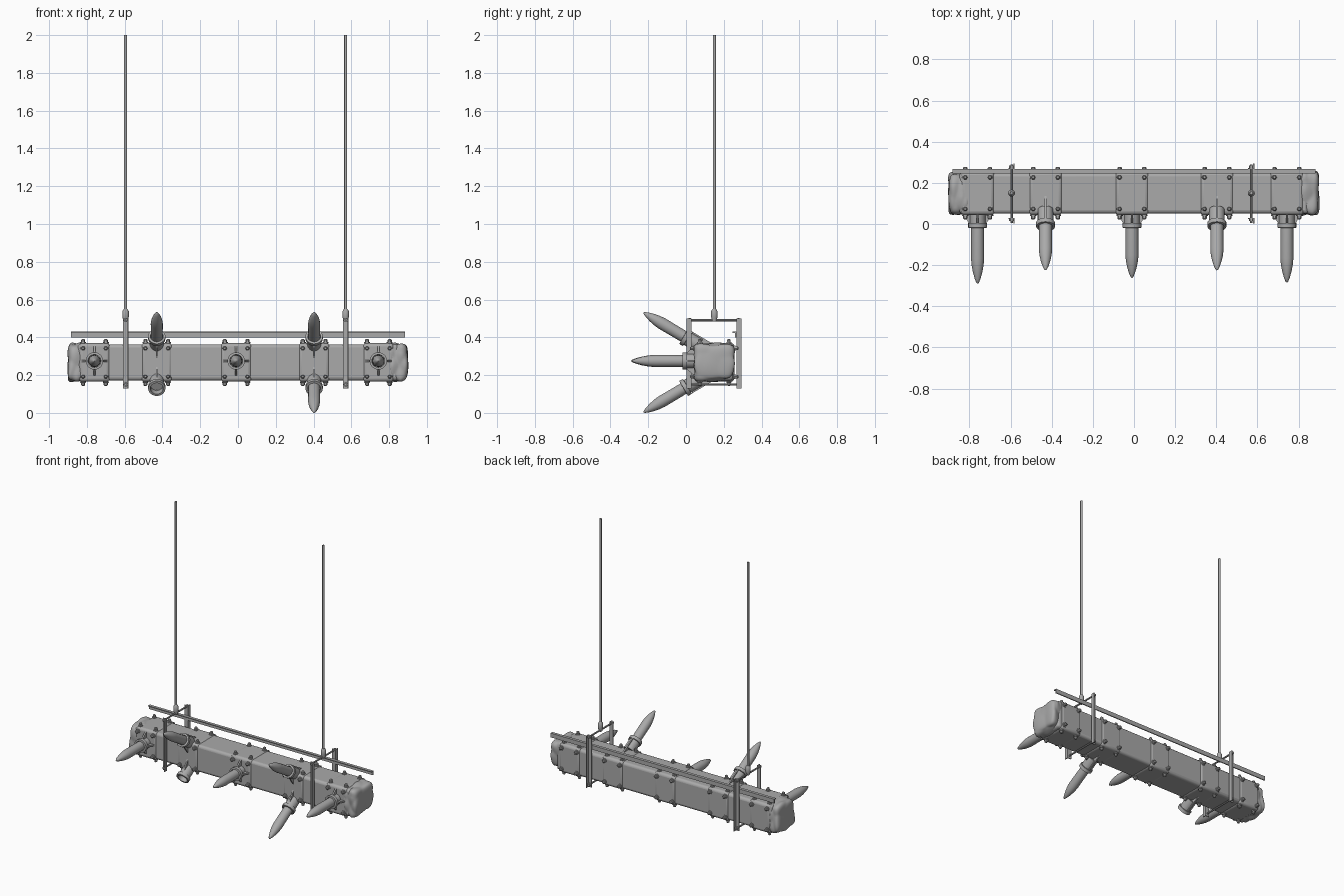
import bpy, bmesh, math, random
from mathutils import Vector, Matrix

cube = bpy.data.objects.get("Cube")
if cube:
    bpy.data.objects.remove(cube, do_unlink=True)

random.seed(7)
grey = bpy.data.materials.new("weathered grey")
grey.use_nodes = True
COLOUR = (0.4, 0.4, 0.4, 1)
grey.diffuse_color = COLOUR
grey.node_tree.nodes["Principled BSDF"].inputs["Base Color"].default_value = COLOUR

CY, CZ = 0.15, 0.267      # axis of the beam
HY, HZ = 0.1, 0.096       # half depth and half height of the beam


def finish(name, bm, smooth=True, bevel=0):
    bmesh.ops.recalc_face_normals(bm, faces=bm.faces)
    mesh = bpy.data.meshes.new(name)
    bm.to_mesh(mesh)
    bm.free()
    ob = bpy.data.objects.new(name, mesh)
    bpy.context.collection.objects.link(ob)
    mesh.materials.append(grey)
    if bevel:
        mod = ob.modifiers.new("Bevel", 'BEVEL')
        mod.width, mod.segments = bevel, 3
    if smooth:
        bpy.ops.object.select_all(action='DESELECT')
        ob.select_set(True)
        bpy.context.view_layer.objects.active = ob
        bpy.ops.object.shade_smooth_by_angle(angle=math.radians(40))


def add_box(bm, lo, hi):
    lo, hi = Vector(lo), Vector(hi)
    m = Matrix.Translation((lo + hi) / 2) @ Matrix.Diagonal((*(hi - lo), 1))
    bmesh.ops.create_cube(bm, size=1, matrix=m)


def add_lathe(bm, origin, direction, profile, sides):
    """Turn a profile of (distance, radius) pairs about a direction."""
    rot = Vector(direction).to_track_quat('Z', 'Y').to_matrix().to_4x4()
    m = Matrix.Translation(origin) @ rot
    turn = [2 * math.pi * i / sides for i in range(sides)]
    rings = [[bm.verts.new(m @ Vector((r * math.cos(a), r * math.sin(a), d))) for a in turn]
             for d, r in profile]
    for a, b in zip(rings, rings[1:]):
        for i in range(sides):
            j = (i + 1) % sides
            bm.faces.new((a[i], a[j], b[j], b[i]))
    bm.faces.new(rings[0])
    bm.faces.new(rings[-1])


def add_fin(bm, corners, across):
    """Thin triangular plate."""
    off = Vector(across) * 0.005
    a = [bm.verts.new(Vector(c) - off) for c in corners]
    b = [bm.verts.new(Vector(c) + off) for c in corners]
    bm.faces.new(a)
    bm.faces.new(b)
    for i in range(3):
        j = (i + 1) % 3
        bm.faces.new((a[i], a[j], b[j], b[i]))


# Beam
bm = bmesh.new()
add_box(bm, (-0.85, CY - HY, CZ - HZ), (0.85, CY + HY, CZ + HZ))
finish("beam", bm, bevel=0.018)

# Lumpy beam ends: a rounded block swollen around scattered centres
for side, name in ((-1, "right_beam_end"), (1, "left_beam_end")):
    lumps = [Vector([random.uniform(-1, 1) for axis in "xyz"]) for i in range(22)]
    bm = bmesh.new()
    bmesh.ops.create_cube(bm, size=2)
    bmesh.ops.subdivide_edges(bm, edges=bm.edges, cuts=15, use_grid_fill=True)
    for v in bm.verts:
        p = v.co / sum(abs(c) ** 6 for c in v.co) ** (1 / 6)
        p *= 1.08 - 0.22 * min((p - c).length for c in lumps)
        v.co = (side * 0.845 + p.x * 0.056, CY + p.y * 0.104, CZ + p.z * 0.1)
    finish(name, bm)

# Metal bands with bolts on every face
BANDS = (-0.76, -0.43, -0.01, 0.403, 0.743)
HEAD = ((0, 0.016), (0.006, 0.016), (0.007, 0.011), (0.018, 0.011), (0.023, 0.006))
for n, x in enumerate(BANDS, 1):
    bm = bmesh.new()
    add_box(bm, (x - 0.082, CY - HY - 0.006, CZ - HZ - 0.006),
            (x + 0.082, CY + HY + 0.006, CZ + HZ + 0.006))
    finish(f"band_{n}", bm, bevel=0.018)
    bm = bmesh.new()
    for dx in (-0.06, 0.06):
        for s in (-1, 1):
            for t in (-1, 1):
                add_lathe(bm, (x + dx, CY + t * 0.077, CZ + s * (HZ + 0.005)), (0, 0, s), HEAD, 6)
                add_lathe(bm, (x + dx, CY + s * (HY + 0.005), CZ + t * 0.075), (0, s, 0), HEAD, 6)
    finish(f"band_bolts_{n}", bm, smooth=False)

# Spikes, sockets and gussets
SPIKE = ((0, 0.031), (0.17, 0.032), (0.2, 0.029), (0.23, 0.023), (0.26, 0.014), (0.278, 0.006), (0.282, 0.001))
SOCKET = ((-0.06, 0.038), (0.012, 0.038), (0.013, 0.046), (0.035, 0.046), (0.036, 0.034), (0.0, 0.033))


def spike(name, base, direction, length):
    bm = bmesh.new()
    add_lathe(bm, base, direction, SOCKET, 20)
    finish(name + "_socket", bm)
    if length:
        bm = bmesh.new()
        add_lathe(bm, base, direction, [(d * length, r) for d, r in SPIKE], 20)
        finish(name, bm)


for name, x, length in (("right_spike", BANDS[0], 1.09), ("middle_spike", BANDS[2], 0.99),
                        ("left_spike", BANDS[4], 1.07)):
    z = 0.275
    spike(name, (x, 0.017, z), (0, -1, 0), length)
    bm = bmesh.new()
    for s in (-1, 1):
        add_fin(bm, ((x, 0.046, z + s * 0.08), (x, 0.046, z), (x, 0.0, z + s * 0.04)), (1, 0, 0))
        add_fin(bm, ((x + s * 0.07, 0.046, z), (x, 0.046, z), (x + s * 0.04, 0.0, z)), (0, 0, 1))
    finish(name + "_gussets", bm, smooth=False)

# The lower right socket is empty
for name, x, s, length in (("right_upper_spike", BANDS[1], 1, 1), ("right_lower_spike", BANDS[1], -1, 0),
                           ("left_upper_spike", BANDS[3], 1, 1), ("left_lower_spike", BANDS[3], -1, 1)):
    spike(name, (x, 0.018, CZ + s * 0.12), (0, -0.86, s * 0.51), length)
    bm = bmesh.new()
    edge = CZ + s * (HZ + 0.004)
    add_fin(bm, ((x, 0.14, edge), (x, 0.04, edge), (x, 0.03, CZ + s * 0.165)), (1, 0, 0))
    add_fin(bm, ((x, 0.046, CZ + s * 0.02), (x, 0.046, edge), (x, -0.005, CZ + s * 0.095)), (1, 0, 0))
    finish(name + "_gussets", bm, smooth=False)

# Hangers: angle irons front and back, cross bars, fitting and rod
for side, x in (("right", -0.595), ("left", 0.57)):
    bm = bmesh.new()
    for y, s in ((0.03, -1), (0.267, 1)):
        for inner, depth in ((-0.015, 0.005), (0.009, 0.027)):
            ends = sorted((y, y + s * depth))
            add_box(bm, (x + inner, ends[0], 0.13), (x + 0.015, ends[1], 0.5))
    finish(side + "_hanger_irons", bm, smooth=False)

    bm = bmesh.new()
    for z in (0.15, 0.491):
        add_lathe(bm, (x, 0.005, z), (0, 1, 0), ((0, 0.006), (0.285, 0.006)), 8)
        for y in (0.014, 0.272):
            add_lathe(bm, (x, y, z), (0, 1, 0), ((0, 0.012), (0.012, 0.012)), 6)
    finish(side + "_hanger_cross_bars", bm)

    bm = bmesh.new()
    add_lathe(bm, (x, CY, 0.483), (0, 0, 1), ((0, 0.011), (0.025, 0.017), (0.055, 0.017), (0.068, 0.009)), 12)
    finish(side + "_rod_fitting", bm)
    bm = bmesh.new()
    add_lathe(bm, (x, CY, 0.5), (0, 0, 1), ((0, 0.008), (1.5, 0.008)), 10)
    finish(side + "_rod", bm)

# Angle rail along the back
bm = bmesh.new()
add_box(bm, (-0.883, 0.26, 0.4), (0.883, 0.267, 0.43))
add_box(bm, (-0.883, 0.246, 0.424), (0.883, 0.267, 0.43))
finish("rear_rail", bm, smooth=False)
